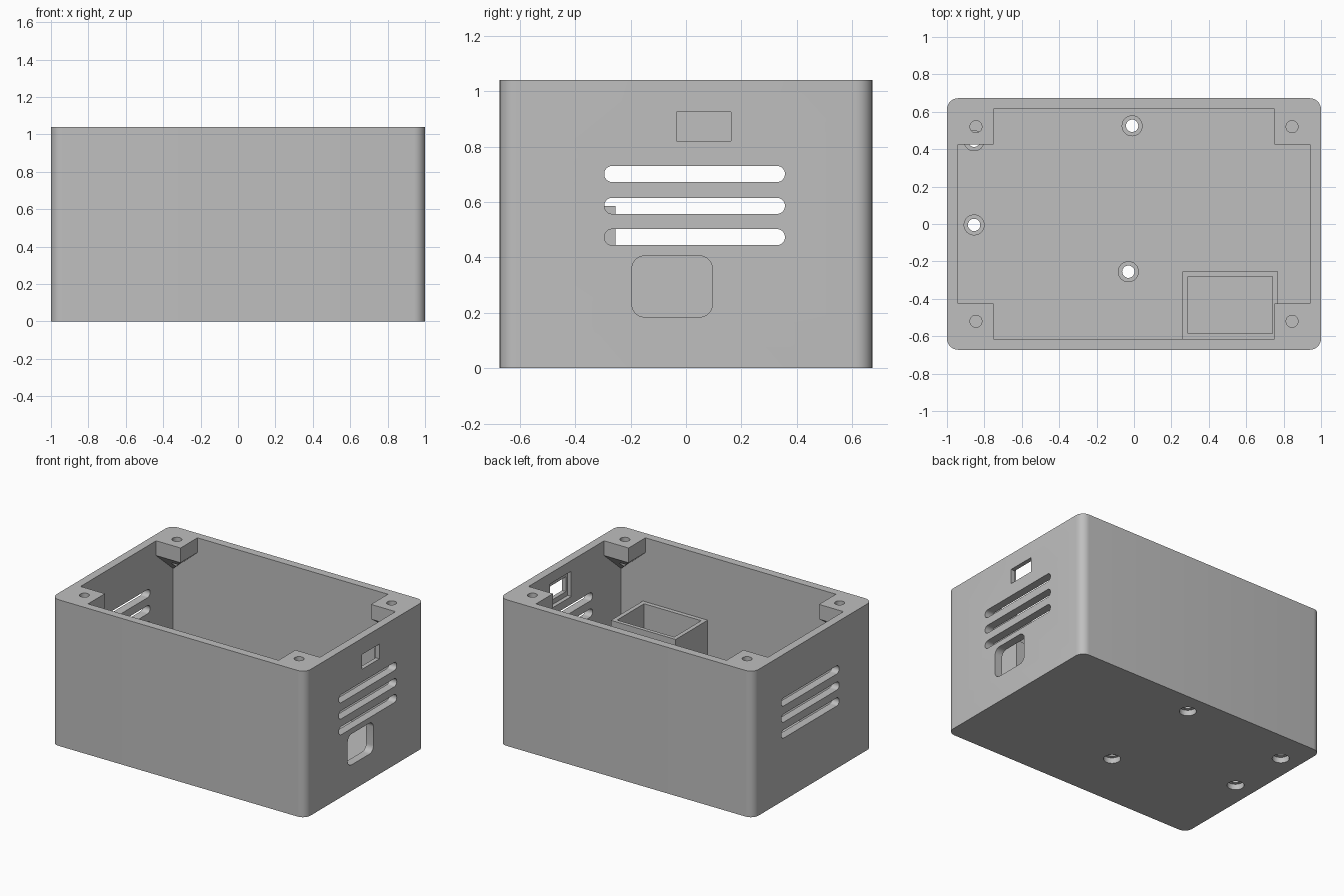
import bpy, bmesh, math
from mathutils import Vector, Matrix

cube = bpy.data.objects.get("Cube")
if cube:
    bpy.data.objects.remove(cube, do_unlink=True)

grey = bpy.data.materials.new("plain grey")
grey.use_nodes = True
colour = (0.52, 0.52, 0.52, 1)
grey.diffuse_color = colour
grey.node_tree.nodes["Principled BSDF"].inputs["Base Color"].default_value = colour


def finish(name, bm):
    bmesh.ops.recalc_face_normals(bm, faces=bm.faces)
    mesh = bpy.data.meshes.new(name)
    bm.to_mesh(mesh)
    bm.free()
    mesh.materials.append(grey)
    obj = bpy.data.objects.new(name, mesh)
    bpy.context.collection.objects.link(obj)
    return obj


def block(name, lo, hi, radius=0, axis=2, segments=8):
    """Box between two corners, edges along one axis rounded."""
    lo, hi = Vector(lo), Vector(hi)
    bm = bmesh.new()
    bmesh.ops.create_cube(bm, size=1)
    bmesh.ops.scale(bm, vec=hi - lo, verts=bm.verts)
    bmesh.ops.translate(bm, vec=(lo + hi) / 2, verts=bm.verts)
    if radius:
        edges = [e for e in bm.edges
                 if abs((e.verts[0].co - e.verts[1].co).normalized()[axis]) > 0.9]
        bmesh.ops.bevel(bm, geom=edges, offset=radius, segments=segments,
                        profile=0.5, affect='EDGES')
    return finish(name, bm)


def cylinder(name, x, y, z0, z1, radius):
    bm = bmesh.new()
    bmesh.ops.create_cone(bm, cap_ends=True, segments=32, radius1=radius,
                          radius2=radius, depth=z1 - z0,
                          matrix=Matrix.Translation((x, y, (z0 + z1) / 2)))
    return finish(name, bm)


def combine(target, tool, operation):
    """Apply one boolean and discard the tool."""
    mod = target.modifiers.new("combine", 'BOOLEAN')
    mod.operation = operation
    mod.solver = 'EXACT'
    mod.object = tool
    bpy.context.view_layer.objects.active = target
    bpy.ops.object.modifier_apply(modifier=mod.name)
    bpy.data.objects.remove(tool, do_unlink=True)


def cut(tool):
    combine(case, tool, 'DIFFERENCE')


def add(tool):
    combine(case, tool, 'UNION')


HX, HY, H = 1.0, 0.6725, 1.04
IX, IY, FLOOR = 0.942, 0.615, 0.06

# Hollow case with rounded upright corners
case = block("enclosure_case", (-HX, -HY, 0), (HX, HY, H), 0.06)
cut(block("cavity", (-IX, -IY, FLOOR), (IX, IY, H + 0.1)))

# Corner screw posts, tapering down into the corners
for sx in (-1, 1):
    for sy in (-1, 1):
        bm = bmesh.new()
        for z in (H, 0.935):
            for x in (0.75, 0.97):
                for y in (0.425, 0.645):
                    bm.verts.new((sx * x, sy * y, z))
        bm.verts.new((sx * 0.97, sy * 0.645, 0.745))
        hull = bmesh.ops.convex_hull(bm, input=bm.verts)
        spare = {v for v in hull["geom_interior"] + hull["geom_unused"]
                 if isinstance(v, bmesh.types.BMVert)}
        bmesh.ops.delete(bm, geom=list(spare), context='VERTS')
        bmesh.ops.dissolve_limit(bm, angle_limit=0.01, verts=bm.verts, edges=bm.edges)
        add(finish("corner_post", bm))

# Open-topped compartment against the front wall
add(block("compartment", (0.26, -0.64, 0.03), (0.77, -0.255, 0.585)))
cut(block("compartment_hollow", (0.29, -0.585, FLOOR), (0.74, -0.282, 0.7)))

# Board standoffs with recessed screw holes underneath
for x, y in ((-0.01, 0.525), (-0.03, -0.255), (-0.855, -0.005), (-0.855, 0.445)):
    add(cylinder("standoff", x, y, 0.05, 0.15, 0.056))
    cut(cylinder("screw_hole", x, y, -0.1, 0.3, 0.033))
    cut(cylinder("screw_head_recess", x, y, -0.1, 0.04, 0.055))

# Holes through the corner posts
for sx in (-1, 1):
    for sy in (-1, 1):
        cut(cylinder("post_hole", sx * 0.845, sy * 0.52, 0.7, 1.2, 0.032))

# Ventilation slots in both end walls
for x0, x1 in ((-1.1, -0.9), (0.9, 1.1)):
    for z in (0.473, 0.586, 0.701):
        cut(block("vent_slot", (x0, -0.295, z - 0.029), (x1, 0.357, z + 0.029),
                  0.0285, axis=0))

# Cable opening and switch window with inner recess
cut(block("cable_opening", (0.9, -0.195, 0.185), (1.1, 0.095, 0.405), 0.045, axis=0))
cut(block("switch_window", (0.9, -0.035, 0.82), (1.1, 0.162, 0.925)))
cut(block("switch_recess", (0.9, -0.055, 0.785), (0.97, 0.182, 0.965)))

# Smooth curves, sharp edges kept
bpy.ops.object.select_all(action='DESELECT')
case.select_set(True)
bpy.context.view_layer.objects.active = case
bpy.ops.object.shade_smooth_by_angle(angle=math.radians(30))
